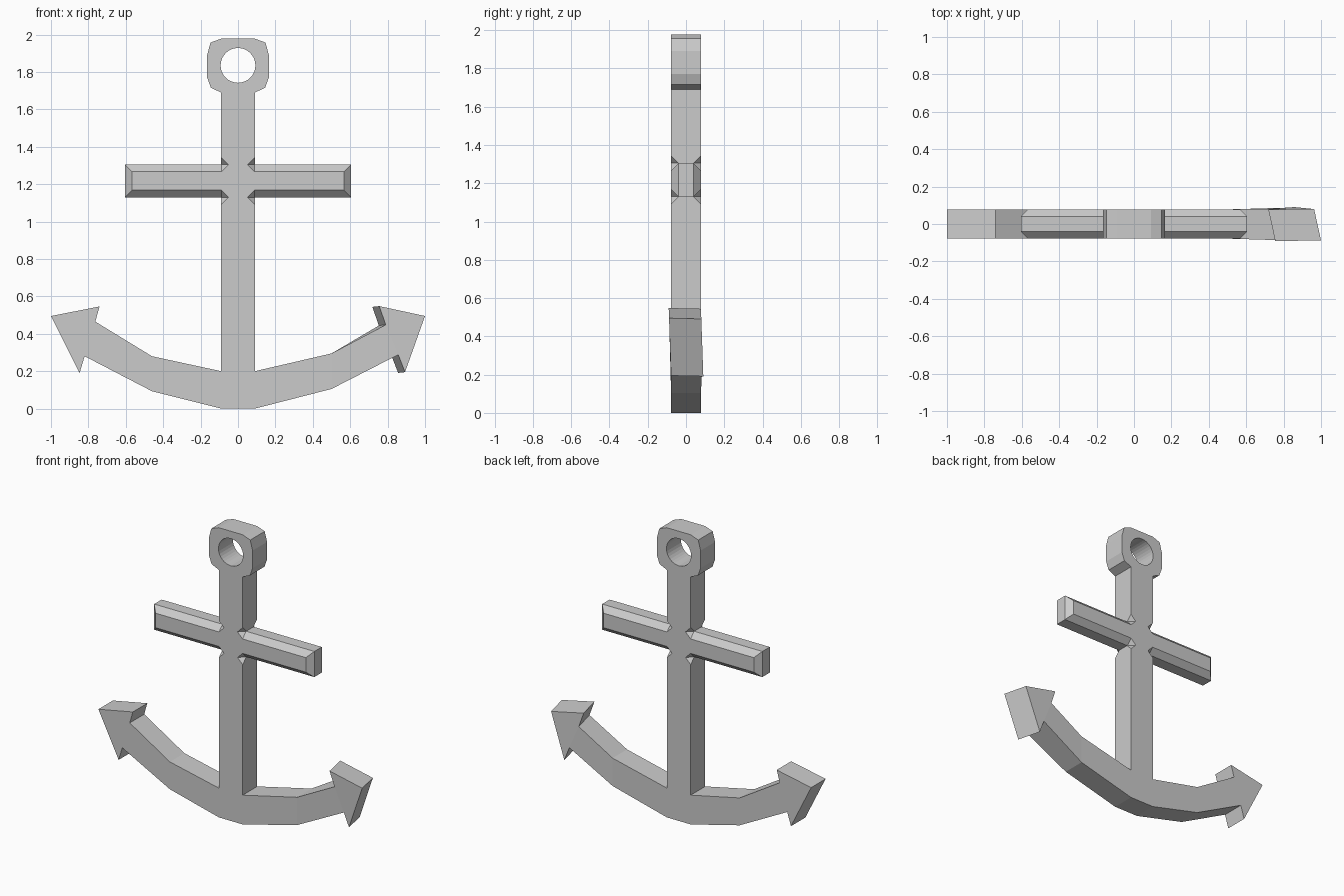
import bpy, bmesh, math
from mathutils import Matrix, Vector

if "Cube" in bpy.data.objects:
    bpy.data.objects.remove(bpy.data.objects["Cube"])

T = 0.078            # half thickness
BAR_Z, BAR_H = 1.217, 0.0875


def to_object(bm, name):
    bmesh.ops.recalc_face_normals(bm, faces=bm.faces)
    me = bpy.data.meshes.new(name)
    bm.to_mesh(me)
    bm.free()
    ob = bpy.data.objects.new(name, me)
    bpy.context.collection.objects.link(ob)
    return ob


def combine(target, tool, operation):
    mod = target.modifiers.new(operation, 'BOOLEAN')
    mod.operation, mod.object, mod.solver = operation, tool, 'EXACT'
    bpy.context.view_layer.objects.active = target
    bpy.ops.object.modifier_apply(modifier=mod.name)
    bpy.data.objects.remove(tool)


# Front profiles: shank with ring head, then two arm segments and a fluke per side
half = [(0.09, 0), (0.09, 0.2), (0.09, 1.69), (0.145, 1.715), (0.165, 1.77),
        (0.165, 1.89), (0.147, 1.957), (0.09, 1.978)]
pieces = [half + [(-x, z) for x, z in reversed(half)]]


def side(s, mid_top, mid_low, in_top, in_low, barb_top, tip, barb_low):
    root_low, root_top = (s * 0.09, 0), (s * 0.09, 0.2)
    pieces.append([root_low, mid_low, mid_top, root_top])
    pieces.append([mid_low, in_low, in_top, mid_top])
    pieces.append([in_low, barb_low, tip, barb_top, in_top])


side(-1, (-0.46, 0.28), (-0.46, 0.093), (-0.763, 0.465), (-0.82, 0.28),
     (-0.74, 0.546), (-1.0, 0.495), (-0.847, 0.19))
side(1, (0.5, 0.295), (0.5, 0.105), (0.79, 0.448), (0.857, 0.288),
     (0.755, 0.548), (1.0, 0.495), (0.893, 0.195))

bm = bmesh.new()
for pts in pieces:
    bm.faces.new([bm.verts.new((x, -T, z)) for x, z in pts])
bmesh.ops.remove_doubles(bm, verts=bm.verts, dist=0.0005)
ext = bmesh.ops.extrude_face_region(bm, geom=bm.faces[:], use_keep_orig=True)
back = [g for g in ext['geom'] if isinstance(g, bmesh.types.BMVert)]
bmesh.ops.translate(bm, verts=back, vec=(0, 2 * T, 0))
# Slight twist of the right fluke
for v in bm.verts:
    if v.co.x > 0.7:
        if v.co.y > 0:
            v.co.x -= 0.037
            v.co.z -= 0.004
        v.co.y = v.co.y * 1.08 - (v.co.z - 0.37) * 0.035
anchor = to_object(bm, "anchor_body")

# Ring hole
bm = bmesh.new()
bmesh.ops.create_cone(bm, cap_ends=True, segments=32, radius1=0.093, radius2=0.093,
                      depth=1, matrix=Matrix.Translation((0, 0, 1.835))
                      @ Matrix.Rotation(math.pi / 2, 4, 'X'))
combine(anchor, to_object(bm, "hole_cutter"), 'DIFFERENCE')

# Corner notches where the crossbar meets the shank
bm = bmesh.new()
for x in (-0.09, 0.09):
    for y in (-T, T):
        for z in (BAR_Z - BAR_H, BAR_Z + BAR_H):
            bmesh.ops.create_uvsphere(bm, u_segments=4, v_segments=2, radius=0.039,
                                      matrix=Matrix.Translation((x, y, z)))
combine(anchor, to_object(bm, "notch_cutter"), 'DIFFERENCE')

# Crossbar, chamfered around its front and back faces
bm = bmesh.new()
bmesh.ops.create_cube(bm, size=1, matrix=Matrix.Translation((0, 0, BAR_Z))
                      @ Matrix.Diagonal((1.21, 2 * T, 2 * BAR_H, 1)))
rim = [e for e in bm.edges if abs(e.verts[0].co.y - e.verts[1].co.y) < 0.01]
bmesh.ops.bevel(bm, geom=rim, offset=0.038, segments=1, affect='EDGES')
combine(anchor, to_object(bm, "crossbar"), 'UNION')
